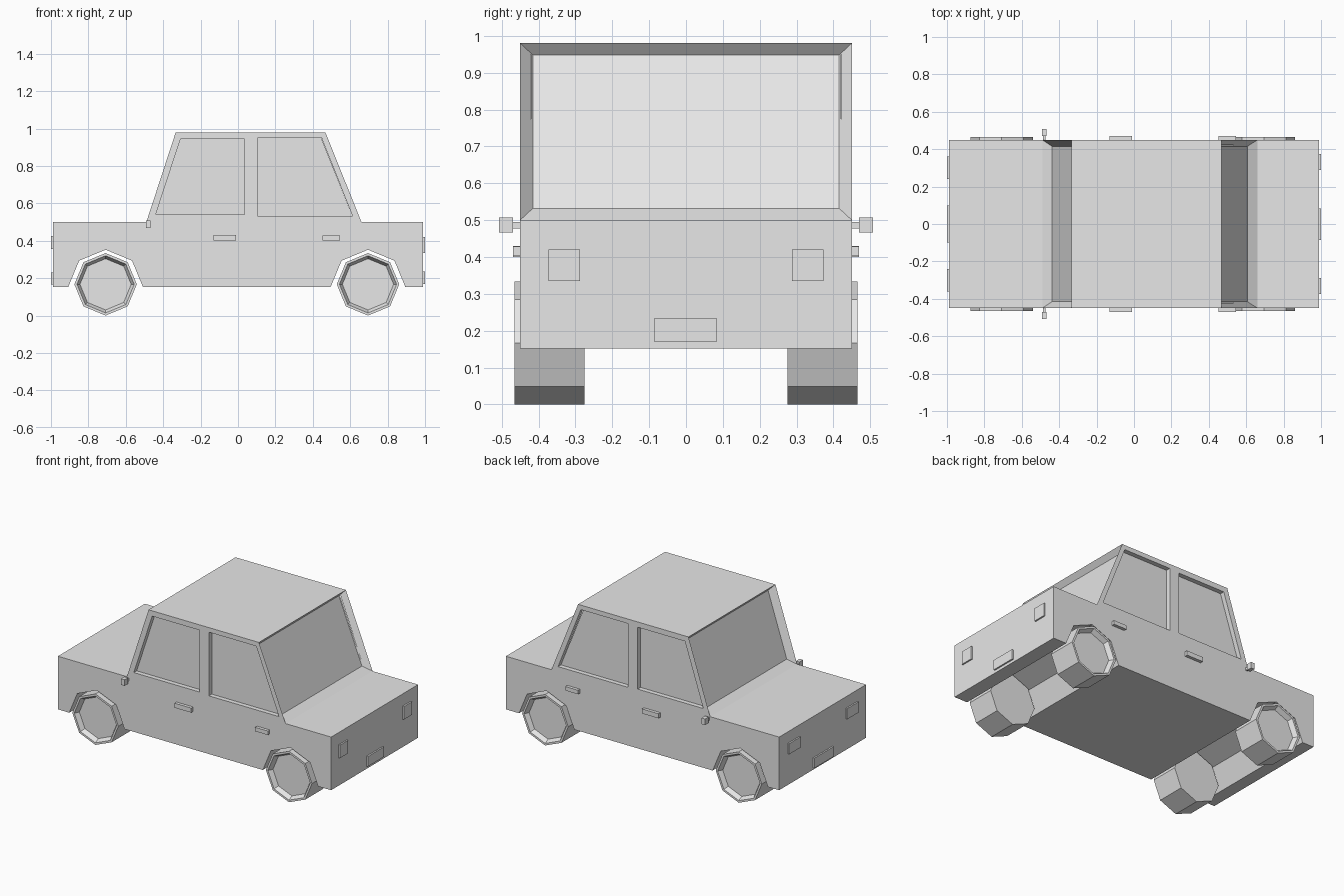
import bpy, bmesh
from math import cos, sin, radians
from mathutils import Vector

old = bpy.data.objects.get("Cube")
if old:
    bpy.data.objects.remove(old, do_unlink=True)

grey = bpy.data.materials.new("light_grey")
grey.use_nodes = True
grey.diffuse_color = (0.8, 0.8, 0.8, 1)
grey.node_tree.nodes["Principled BSDF"].inputs["Base Color"].default_value = (0.8, 0.8, 0.8, 1)


def add_object(name, bm):
    bmesh.ops.recalc_face_normals(bm, faces=bm.faces[:])
    mesh = bpy.data.meshes.new(name)
    bm.to_mesh(mesh)
    bm.free()
    mesh.materials.append(grey)
    obj = bpy.data.objects.new(name, mesh)
    bpy.context.collection.objects.link(obj)
    return obj


def prism(outline, y0, y1):
    """Extrude an x-z outline from y0 to y1."""
    bm = bmesh.new()
    face = bm.faces.new([bm.verts.new((x, y0, z)) for x, z in outline])
    new = bmesh.ops.extrude_face_region(bm, geom=[face])["geom"]
    verts = [v for v in new if isinstance(v, bmesh.types.BMVert)]
    bmesh.ops.translate(bm, verts=verts, vec=(0, y1 - y0, 0))
    bmesh.ops.recalc_face_normals(bm, faces=bm.faces[:])
    return bm


def box(name, x, y, z):
    outline = [(x[0], z[0]), (x[1], z[0]), (x[1], z[1]), (x[0], z[1])]
    return add_object(name, prism(outline, *y))


def octagon(cx, cz, r, angles=range(0, 360, 45)):
    return [(cx + r * cos(radians(a)), cz + r * sin(radians(a))) for a in angles]


FRONT_AXLE, REAR_AXLE = -0.708, 0.695
HALF = 0.45
BASE, DECK, ROOF = 0.152, 0.5, 0.98

# Body: side profile with wheel arches cut across the full width
arch = range(180, -1, -45)
outline = [(-0.99, BASE)]
outline += octagon(FRONT_AXLE, BASE, 0.2, arch)
outline += octagon(REAR_AXLE, BASE, 0.2, arch)
outline += [(0.99, BASE), (0.99, DECK), (0.66, DECK), (0.467, ROOF),
            (-0.333, ROOF), (-0.49, DECK), (-0.99, DECK)]
bm = prism(outline, -HALF, HALF)

# Windscreen and rear window: bevelled recesses in the sloping faces
slopes = [f for f in bm.faces
          if abs(f.normal.x) > 0.8 and f.calc_center_median().z > 0.6]
for face in slopes:
    inward = -0.04 if face.normal.x > 0 else 0.04
    bmesh.ops.inset_individual(bm, faces=[face], thickness=0.049)
    bmesh.ops.translate(bm, verts=face.verts[:], vec=Vector((inward, 0, 0)))
body = add_object("body", bm)

# Side windows: straight recesses
windows = {
    "front_window": [(-0.44, 0.54), (0.035, 0.54), (0.035, 0.945), (-0.307, 0.945)],
    "rear_window": [(0.105, 0.533), (0.612, 0.533), (0.447, 0.95), (0.105, 0.95)],
}
bpy.context.view_layer.objects.active = body
for name, shape in windows.items():
    for side in (-1, 1):
        cutter = add_object(name + "_cutter", prism(shape, side * 0.42, side * 0.55))
        cutter.hide_render = True
        mod = body.modifiers.new(name, "BOOLEAN")
        mod.operation = "DIFFERENCE"
        mod.solver = "EXACT"
        mod.object = cutter
        bpy.ops.object.modifier_apply(modifier=mod.name)
        bpy.data.objects.remove(cutter, do_unlink=True)


# Wheels: eight-sided with a dished outer face
def wheel(name, cx, side):
    radius = 0.167
    bm = prism(octagon(cx, radius, radius), side * 0.275, side * 0.465)
    outer = max(bm.faces, key=lambda f: f.calc_center_median().y * side)
    bmesh.ops.inset_individual(bm, faces=[outer], thickness=0.014)
    bmesh.ops.inset_individual(bm, faces=[outer], thickness=0.016)
    bmesh.ops.translate(bm, verts=outer.verts[:], vec=(0, -side * 0.03, 0))
    add_object(name, bm)


for side, label in ((-1, "near"), (1, "far")):
    def span(a, b):
        return sorted((side * a, side * b))

    wheel("front_wheel_" + label, FRONT_AXLE, side)
    wheel("rear_wheel_" + label, REAR_AXLE, side)
    # Door handles
    box("front_handle_" + label, (-0.13, -0.01), span(0.44, 0.47), (0.4, 0.43))
    box("rear_handle_" + label, (0.453, 0.545), span(0.44, 0.47), (0.402, 0.428))
    # Wing mirrors on short stalks
    box("mirror_stalk_" + label, (-0.487, -0.473), span(0.44, 0.472), (0.477, 0.495))
    box("mirror_" + label, (-0.493, -0.467), span(0.47, 0.507), (0.467, 0.507))
    # Lamps
    box("headlamp_" + label, (-1, -0.985), span(0.24, 0.36), (0.355, 0.425))
    box("tail_lamp_" + label, (0.985, 1), span(0.288, 0.373), (0.335, 0.42))

# Number plates, left blank
box("front_plate", (-1, -0.985), (-0.1, 0.1), (0.165, 0.23))
box("rear_plate", (0.985, 1), (-0.085, 0.083), (0.17, 0.235))
